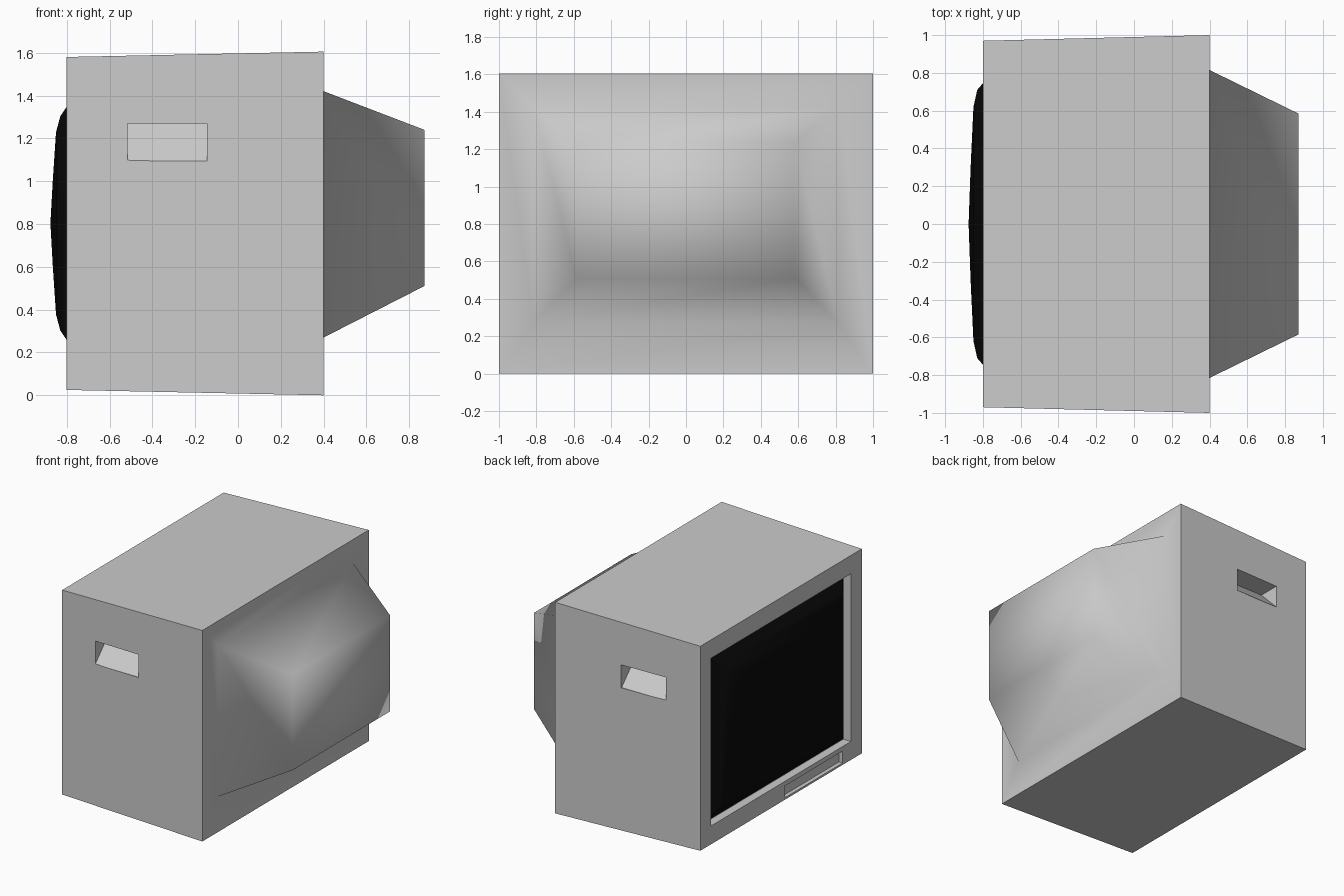
import bpy, bmesh, math

if "Cube" in bpy.data.objects:
    bpy.data.objects.remove(bpy.data.objects["Cube"], do_unlink=True)


def material(name, color):
    mat = bpy.data.materials.new(name)
    mat.use_nodes = True
    mat.diffuse_color = color
    mat.node_tree.nodes["Principled BSDF"].inputs["Base Color"].default_value = color
    return mat


grey = material("cabinet grey", (0.6, 0.6, 0.6, 1))
black = material("screen black", (0.003, 0.003, 0.003, 1))


def rect(half_y, low, high, mid_y=0):
    """Rectangular cross-section in the y-z plane."""
    return [(mid_y - half_y, low), (mid_y + half_y, low),
            (mid_y + half_y, high), (mid_y - half_y, high)]


def loft(name, sections, mat, smooth_from=None):
    """Closed solid through (x, outline) sections; smooth beyond smooth_from."""
    bm = bmesh.new()
    rings = [[bm.verts.new((x, y, z)) for y, z in outline] for x, outline in sections]
    for a, b in zip(rings, rings[1:]):
        for i in range(len(a)):
            j = (i + 1) % len(a)
            bm.faces.new((a[i], a[j], b[j], b[i]))
    bm.faces.new(rings[0])
    bm.faces.new(rings[-1])
    bmesh.ops.recalc_face_normals(bm, faces=bm.faces)
    if smooth_from is not None:
        for f in bm.faces:
            f.smooth = f.calc_center_median().x > smooth_from
    mesh = bpy.data.meshes.new(name)
    bm.to_mesh(mesh)
    bm.free()
    mesh.materials.append(mat)
    obj = bpy.data.objects.new(name, mesh)
    bpy.context.collection.objects.link(obj)
    return obj


def activate(obj):
    bpy.ops.object.select_all(action='DESELECT')
    obj.select_set(True)
    bpy.context.view_layer.objects.active = obj


def carve(target, cutter):
    """Cut one solid out of another and discard the cutter."""
    cutter.hide_render = True
    mod = target.modifiers.new("carve", 'BOOLEAN')
    mod.operation = 'DIFFERENCE'
    mod.solver = 'EXACT'
    mod.object = cutter
    activate(target)
    bpy.ops.object.modifier_apply(modifier=mod.name)
    bpy.data.objects.remove(cutter, do_unlink=True)


# Cabinet with the tapered tube housing at the back
cabinet = loft("cabinet", [
    (-0.8, rect(0.97, 0.025, 1.58)),
    (0.4, rect(1.0, 0, 1.605)),
    (0.4, rect(0.815, 0.27, 1.42)),
    (0.87, rect(0.585, 0.51, 1.24)),
], grey, smooth_from=0.39)

# Screen opening and control strip recess
opening = rect(0.84, 0.165, 1.44)
carve(cabinet, loft("opening_cutter", [(-1, opening), (-0.735, opening)], grey))
strip = rect(0.345, 0.04, 0.13, mid_y=-0.395)
carve(cabinet, loft("strip_cutter", [(-1, strip), (-0.77, strip)], grey))

# Wedge-shaped hand grips on both sides
for side in (-1, 1):
    wedge = [(side * y, z) for y, z in
             ((0.81, 1.27), (0.98, 1.095), (1.2, 1.095), (1.2, 1.27))]
    carve(cabinet, loft("grip_cutter", [(-0.515, wedge), (-0.145, wedge)], grey))

# Bulging picture tube
mid = 0.803
screen = loft("screen", [
    (x, rect(hy, mid - hz, mid + hz)) for x, hy, hz in (
        (-0.735, 0.835, 0.635), (-0.8, 0.745, 0.545), (-0.83, 0.71, 0.5),
        (-0.85, 0.62, 0.425), (-0.865, 0.3, 0.2), (-0.875, 0.02, 0.02))
], black)
activate(screen)
bpy.ops.object.shade_smooth_by_angle(angle=math.radians(40))
